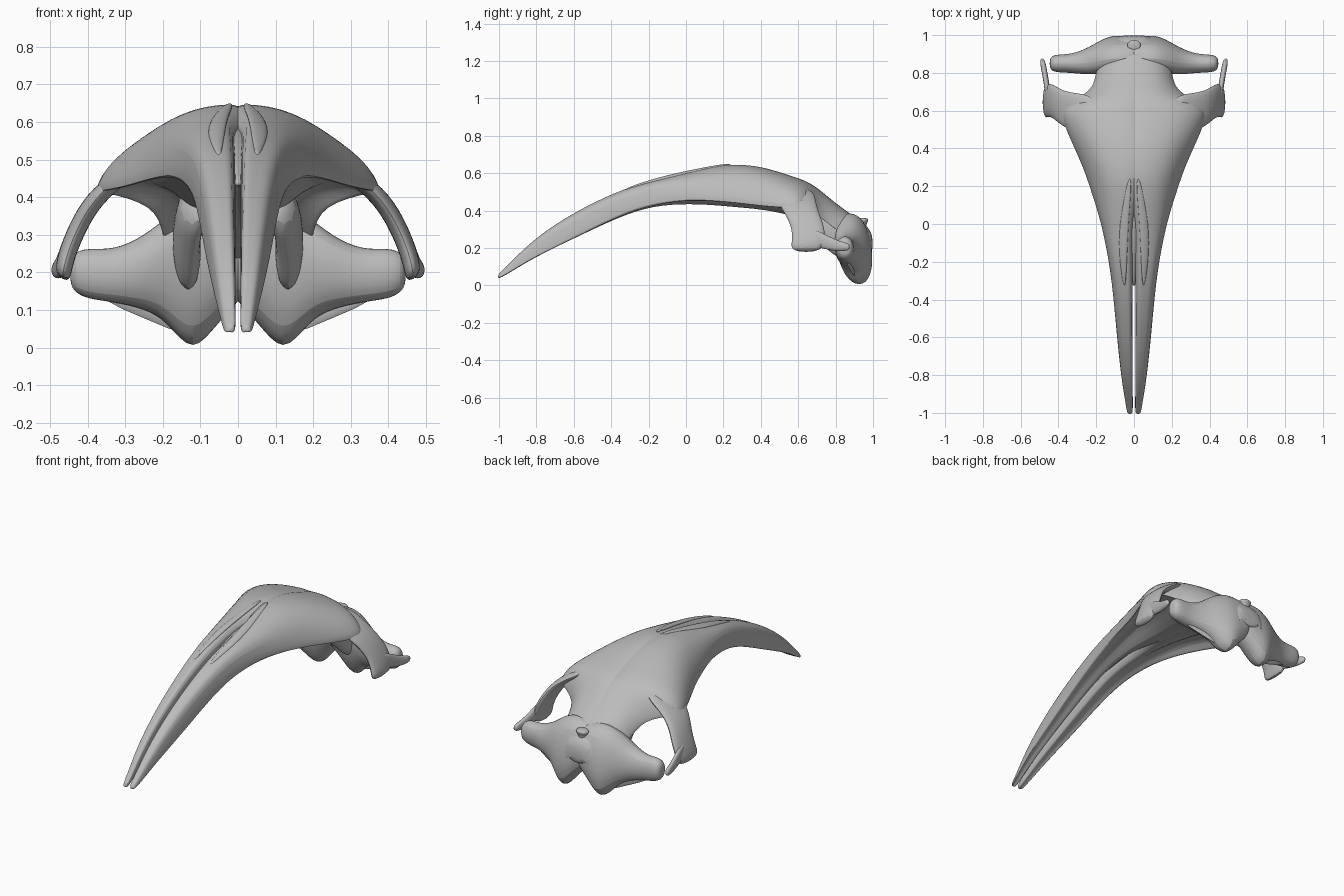
import bpy, bmesh
from mathutils import Vector

cube = bpy.data.objects.get("Cube")
if cube:
    bpy.data.objects.remove(cube)

bone = bpy.data.materials.new("bone_grey")
bone.use_nodes = True
bone.diffuse_color = (0.5, 0.5, 0.5, 1)
bone.node_tree.nodes["Principled BSDF"].inputs["Base Color"].default_value = (0.5, 0.5, 0.5, 1)


def loft(name, rings, mirror=True, levels=2):
    """Skin a list of closed rings, cap the ends, smooth and mirror."""
    bm = bmesh.new()
    rows = [[bm.verts.new(p) for p in ring] for ring in rings]
    n = len(rows[0])
    for a, b in zip(rows, rows[1:]):
        for i in range(n):
            j = (i + 1) % n
            bm.faces.new((a[i], a[j], b[j], b[i]))
    bm.faces.new(rows[0][::-1])
    bm.faces.new(rows[-1])
    bmesh.ops.recalc_face_normals(bm, faces=bm.faces)
    mesh = bpy.data.meshes.new(name)
    bm.to_mesh(mesh)
    bm.free()
    mesh.materials.append(bone)
    obj = bpy.data.objects.new(name, mesh)
    bpy.context.collection.objects.link(obj)
    sub = obj.modifiers.new("smooth", "SUBSURF")
    sub.levels = sub.render_levels = levels
    if mirror:
        obj.modifiers.new("mirror", "MIRROR")
    bpy.ops.object.select_all(action="DESELECT")
    obj.select_set(True)
    bpy.context.view_layer.objects.active = obj
    bpy.ops.object.shade_smooth_by_angle(angle=0.7)
    return obj


def oval(c, a, b):
    """Eight-sided ring about c with half axes a and b."""
    c, a, b = Vector(c), Vector(a), Vector(b)
    k = 0.75
    return [c + a * s + b * t for s, t in
            ((1, 0), (k, k), (0, 1), (-k, k), (-1, 0), (-k, -k), (0, -1), (k, -k))]


# Beak and skull roof: y, inner x, half width, top, rim and palate height
roof = [
    (-1.008, .006, .036, .058, .034, .034),
    (-.97, .006, .042, .090, .050, .050),
    (-.82, .006, .068, .250, .140, .145),
    (-.60, .006, .092, .397, .240, .250),
    (-.36, .006, .113, .512, .362, .365),
    (-.18, .005, .138, .568, .422, .425),
    (.02, .006, .180, .614, .440, .435),
    (.20, -.05, .240, .655, .422, .420),
    (.30, -.09, .275, .657, .410, .410),
    (.42, -.09, .330, .642, .395, .400),
    (.56, -.09, .395, .595, .390, .370),
    (.64, -.09, .375, .567, .395, .340),
    (.70, -.09, .225, .532, .360, .300),
    (.80, -.09, .205, .445, .280, .240),
    (.90, -.09, .185, .375, .220, .190),
    (.97, -.09, .130, .325, .170, .170),
    (1.0, -.09, .080, .270, .170, .180),
]


def roof_ring(y, g, w, top, rim, low):
    """Half section, boxy along the beak and arched over the skull."""
    h = top - rim
    box = min(1, max(0, (.2 - y) / .4))
    arch = 1 - .6 * box
    pts = [(0, top), (.35, top - .04 * h), (.68, top - .2 * arch * h), (.93, top - .55 * arch * h),
           (1.02, rim), (.84, rim + .25 * arch * h), (.52, rim + .3 * arch * h), (.3, low), (0, low)]
    left = max(g, 0)
    return [(left + (w - left) * u if u else g, y, z) for u, z in pts]


loft("skull_roof", [roof_ring(*s) for s in roof])

# Central bar closing the floor of the nostril slot
loft("nostril_floor", [oval((0, y, z), (r, 0, 0), (0, 0, r)) for y, z, r in
     ((-.34, .43, .012), (-.15, .50, .04), (.05, .53, .06), (.3, .55, .07))], mirror=False)

# Low splints beside the nostril slot
loft("nostril_ridge", [oval((x, y, z), (r, 0, -.2 * r), (0, 0, .012)) for x, y, z, r in
     ((.05, -.34, .505, .008), (.06, -.15, .567, .026), (.05, .05, .611, .026), (.02, .25, .648, .012))])

# Cheek arches: x, z, front y, back y, sloping plates
arch = [(.20, .52, .46, .69), (.305, .462, .47, .70), (.385, .395, .515, .715),
        (.432, .31, .56, .75), (.46, .235, .56, .75), (.468, .18, .55, .73)]
loft("cheek_arch", [oval((x, (f + b) / 2, z), (0, (b - f) / 2, 0), (.022, 0, .014))
                    for x, z, f, b in arch])

# Thin spur running back from each cheek foot
loft("cheek_spur", [oval((x, y, z), (.016, 0, 0), (0, 0, r)) for x, y, z, r in
     ((.450, .64, .27, .05), (.462, .74, .235, .045), (.475, .81, .21, .03), (.487, .88, .205, .022))])

# Hind wings with a rounded tip: x, y, z, half depth, half height, lean
wing = [(-.06, .90, .27, .09, .10, .02), (.05, .90, .23, .095, .17, .025),
        (.12, .905, .18, .10, .225, .03), (.19, .88, .21, .09, .15, .02),
        (.25, .86, .20, .075, .105, .01), (.33, .85, .19, .054, .075, 0),
        (.40, .85, .197, .052, .074, 0), (.435, .85, .20, .044, .058, 0), (.447, .85, .20, .02, .03, 0)]
loft("hind_wing", [oval((x, y, z), (0, d, 0), (0, -lean, h)) for x, y, z, d, h, lean in wing])

# Thin web from the wing tip to the lower point
loft("wing_web", [oval((x, y, z), (0, .008, 0), (0, 0, h)) for x, y, z, h in
     ((.11, .92, .09, .085), (.25, .88, .14, .065), (.38, .85, .17, .045))], levels=1)

# Inner walls joining the palate to the wings
loft("inner_wall", [oval((x, y, z), (.04, .02, 0), (0, .02, h)) for x, y, z, h in
     ((.12, .62, .38, .05), (.13, .70, .34, .08), (.14, .78, .28, .10), (.13, .86, .23, .12))])

# Small knob at the back of the head
loft("back_knob", [oval((0, .945, z), (r, 0, 0), (0, .8 * r, 0)) for z, r in
     ((.30, .028), (.33, .026), (.345, .042), (.362, .036))], mirror=False)
